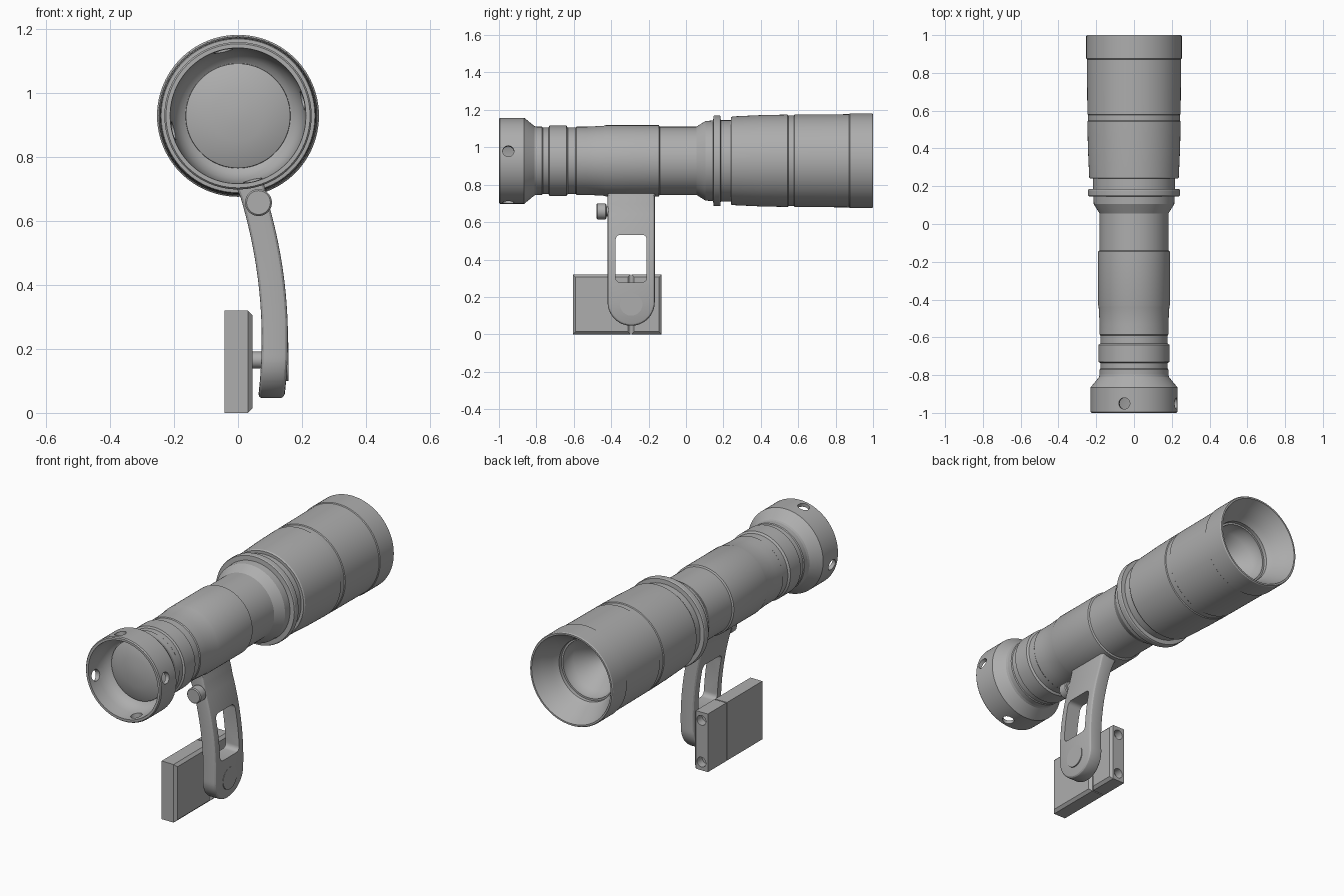
import bpy, bmesh, math
from mathutils import Matrix, Vector

if "Cube" in bpy.data.objects:
    bpy.data.objects.remove(bpy.data.objects["Cube"])

ZC = 0.928          # height of the light's axis
YA = -0.293         # y centre of the arm

grey = bpy.data.materials.new("metal_grey")
grey.diffuse_color = (0.42, 0.42, 0.42, 1)
grey.use_nodes = True
grey.node_tree.nodes["Principled BSDF"].inputs["Base Color"].default_value = grey.diffuse_color


def make(name, bm):
    bmesh.ops.remove_doubles(bm, verts=bm.verts, dist=1e-5)
    bmesh.ops.recalc_face_normals(bm, faces=bm.faces)
    me = bpy.data.meshes.new(name)
    bm.to_mesh(me)
    bm.free()
    me.materials.append(grey)
    ob = bpy.data.objects.new(name, me)
    bpy.context.collection.objects.link(ob)
    return ob


def lathe(name, prof, n=96):
    """Revolve (y, radius) points round the light's axis."""
    bm = bmesh.new()
    rings = []
    for y, r in prof:
        rings.append([bm.verts.new((r * math.cos(2 * math.pi * i / n), y,
                                    ZC + r * math.sin(2 * math.pi * i / n))) for i in range(n)])
    for a, b in zip(rings, rings[1:]):
        for i in range(n):
            j = (i + 1) % n
            bm.faces.new((a[i], a[j], b[j], b[i]))
    return make(name, bm)


def cylinder(name, centre, axis, r, length, n=32, bevel=0):
    bm = bmesh.new()
    rot = Vector((0, 0, 1)).rotation_difference(Vector(axis)).to_matrix().to_4x4()
    bmesh.ops.create_cone(bm, cap_ends=True, segments=n, radius1=r, radius2=r, depth=length,
                          matrix=Matrix.Translation(centre) @ rot)
    if bevel:
        rim = [e for e in bm.edges if any(len(f.verts) > 4 for f in e.link_faces)]
        bmesh.ops.bevel(bm, geom=rim, offset=bevel, segments=1, affect='EDGES')
    return make(name, bm)


def box(name, lo, hi, pick=None, bevel=0, seg=1):
    bm = bmesh.new()
    lo, hi = Vector(lo), Vector(hi)
    bmesh.ops.create_cube(bm, size=1, matrix=Matrix.Translation((lo + hi) / 2)
                          @ Matrix.Diagonal((*(hi - lo), 1)))
    if pick:
        bmesh.ops.bevel(bm, geom=[e for e in bm.edges if pick(e)], offset=bevel,
                        segments=seg, profile=0.5, affect='EDGES')
    return make(name, bm)


def cut(ob, cutters):
    for c in cutters:
        m = ob.modifiers.new("cut", 'BOOLEAN')
        m.operation, m.solver, m.object = 'DIFFERENCE', 'EXACT', c
    bpy.context.view_layer.update()
    me = bpy.data.meshes.new_from_object(ob.evaluated_get(bpy.context.evaluated_depsgraph_get()))
    ob.modifiers.clear()
    ob.data = me
    for c in cutters:
        bpy.data.objects.remove(c)


# tail cup with four side holes, and its domed button
tail = lathe("tail_cup", [(-.79, 0), (-.79, .18), (-.81, .185), (-.865, .23), (-.994, .23), (-1, .225),
                          (-1, .212), (-.93, .207), (-.895, .197), (-.87, .18), (-.86, .165), (-.86, 0)])
cutters = []
for k in range(4):
    a = math.radians(13 + 90 * k)
    d = Vector((math.cos(a), 0, math.sin(a)))
    cutters.append(cylinder("hole_cutter", Vector((0, -.95, ZC)) + d * .22, d, .03, .12))
cut(tail, cutters)
lathe("tail_button", [(-.85, 0), (-.85, .165), (-.868, .163), (-.882, .13), (-.892, .08),
                      (-.897, .03), (-.898, 0)])

# battery tube with grip rings
lathe("body_tube", [(-.83, 0), (-.83, .182), (-.77, .182), (-.765, .178), (-.735, .178), (-.73, .188),
                    (-.64, .188), (-.632, .178), (-.59, .178), (-.585, .182), (-.53, .182),
                    (-.44, .187), (-.43, .19), (-.145, .19), (-.14, .182), (.06, .182), (.06, 0)])

# neck cone and raised ring
lathe("neck", [(.055, 0), (.055, .182), (.105, .213), (.145, .215), (.147, .24), (.153, .243), (.178, .243),
               (.184, .24), (.186, .217), (.25, .217), (.25, 0)])

# head shell and funnel mouth
lathe("head", [(.24, 0), (.24, .232), (.247, .237), (.4, .244), (.543, .247), (.547, .243), (.577, .243),
               (.581, .247), (.872, .249), (.876, .253), (.994, .253), (1, .249), (1, .24), (.95, .215),
               (.9, .185), (.87, .172), (.865, .168), (.845, .168), (.845, .158), (.82, .158), (.82, 0)][:-1]
      + [(.78, .14), (.72, .085), (.66, .025), (.65, 0)])

# curved arm: flat outline, chamfered, sliced and bent
W = 0.126
outline = [(YA + .148, .80), (YA + .138, .77), (YA + W, .74)]
outline += [(YA + W * math.cos(t), .172 - W * math.sin(t))
            for t in [math.pi * i / 32 for i in range(33)]]
outline += [(YA - W, .74), (YA - .138, .77), (YA - .148, .80)]
bm = bmesh.new()
face = bm.faces.new([bm.verts.new((-.041, y, z)) for y, z in outline])
ext = bmesh.ops.extrude_face_region(bm, geom=[face])
bmesh.ops.translate(bm, verts=[v for v in ext["geom"] if isinstance(v, bmesh.types.BMVert)], vec=(.082, 0, 0))
bm.edges.ensure_lookup_table()
rims = [e for e in bm.edges if abs(e.verts[0].co.x - e.verts[1].co.x) < 1e-4
        and e.verts[0].co.z + e.verts[1].co.z < 1.59]
bmesh.ops.bevel(bm, geom=rims, offset=.014, segments=3, profile=.5, affect='EDGES')
for i in range(26):
    bmesh.ops.bisect_plane(bm, geom=bm.verts[:] + bm.edges[:] + bm.faces[:],
                           plane_co=(0, 0, .1013 + i * .0271), plane_no=(0, 0, 1))


def bend(z):
    return .115 - .336 * (z - .23) ** 2


for v in bm.verts:
    flare = 1 + 2.2 * max(0, v.co.z - .67)
    v.co.x = v.co.x * flare + bend(v.co.z)
arm = make("arm", bm)
along_x = lambda e: abs(e.verts[0].co.x - e.verts[1].co.x) > .1
cut(arm, [box("slot_cutter", (-.2, YA - .083, .278), (.4, YA + .083, .532), along_x, .025, 5)])

# pivot disc on the arm and post to the mount
cylinder("pivot_disc", (.131, YA, .16), (1, 0, 0), .06, .052, 48)
cylinder("pivot_post", (.06, YA, .165), (1, 0, 0), .026, .08)

# thumb screw behind the arm
cylinder("thumb_screw", (.064, -.452, .657), (0, 1, 0), .042, .054, 40, .005)
cylinder("thumb_screw_neck", (.064, -.42, .657), (0, 1, 0), .027, .06)

# split mount block, chamfered on the side facing the arm
outer = lambda e: all(v.co.x > .04 for v in e.verts)
box("mount_rear", (-.042, -.605, 0), (.045, -.297, .32), outer, .014)
front = box("mount_front", (-.042, -.291, 0), (.045, -.13, .32), outer, .014)
cut(front, [cylinder("bore_cutter", (-.003, -.13, z), (0, 1, 0), .027, .09) for z in (.045, .275)])

# smooth shading with crisp edges
for ob in bpy.context.scene.objects:
    ob.select_set(True)
bpy.context.view_layer.objects.active = arm
bpy.ops.object.shade_smooth_by_angle(angle=math.radians(25))
